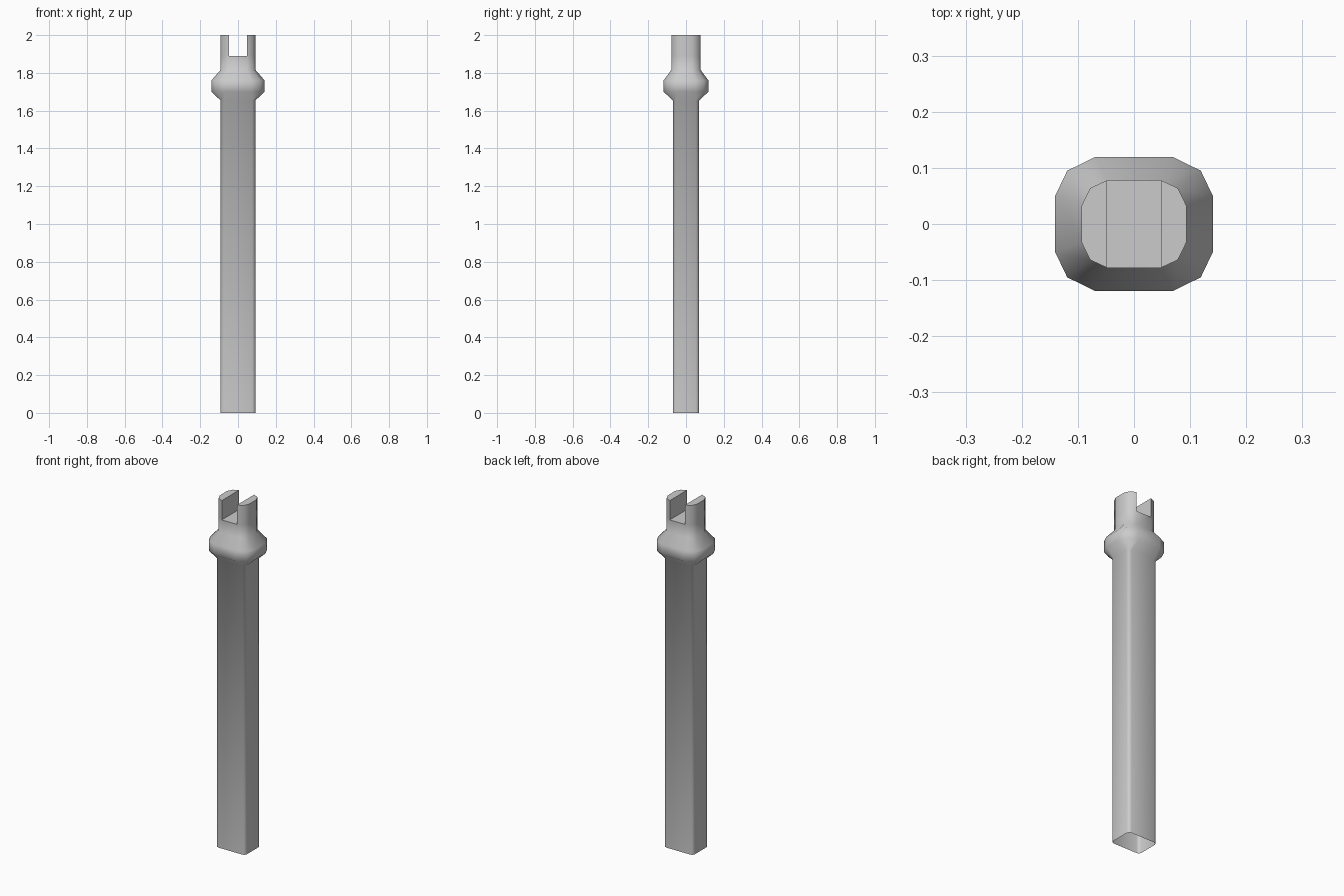
import bpy, bmesh, math

if "Cube" in bpy.data.objects:
    bpy.data.objects.remove(bpy.data.objects["Cube"])

bm = bmesh.new()


def ring(z, x0, x1, x2, y0, y1, y2):
    """12-sided rounded rectangle: corner points (x0,y2) (x1,y1) (x2,y0), mirrored."""
    q = [(x2, y0), (x1, y1), (x0, y2)]
    pts = q + [(-x, y) for x, y in reversed(q)]
    pts += [(-x, -y) for x, y in pts]
    return [bm.verts.new((x, y, z)) for x, y in pts]


def bridge(a, b, closed=True):
    n = len(a)
    for i in range(n if closed else n - 1):
        j = (i + 1) % n
        bm.faces.new((a[i], a[j], b[j], b[i]))


# Cross-sections
shaft = (0.075, 0.088, 0.093, 0.053, 0.065, 0.070)
collar = (0.070, 0.119, 0.141, 0.049, 0.095, 0.119)
neck = (0.048, 0.078, 0.0933, 0.033, 0.064, 0.078)

# Shaft (open at the foot), collar and neck as one loft
rings = [ring(z, *s) for z, s in ((0, shaft), (1.655, shaft), (1.70, collar),
                                  (1.76, collar), (1.815, neck), (1.889, neck))]
for a, b in zip(rings, rings[1:]):
    bridge(a, b)

# Slot floor and the two prongs
base, top = rings[-1], ring(2.0, *neck)
bm.faces.new((base[2], base[3], base[8], base[9]))
for ids in ([9, 10, 11, 0, 1, 2], [3, 4, 5, 6, 7, 8]):
    lo, hi = [base[i] for i in ids], [top[i] for i in ids]
    bridge(lo, hi)
    bm.faces.new(hi)

mesh = bpy.data.meshes.new("slotted_post")
bm.to_mesh(mesh)
bm.free()
post = bpy.data.objects.new("slotted_post", mesh)
bpy.context.collection.objects.link(post)
bpy.context.view_layer.objects.active = post
post.select_set(True)
bpy.ops.object.shade_smooth_by_angle(angle=math.radians(55))
